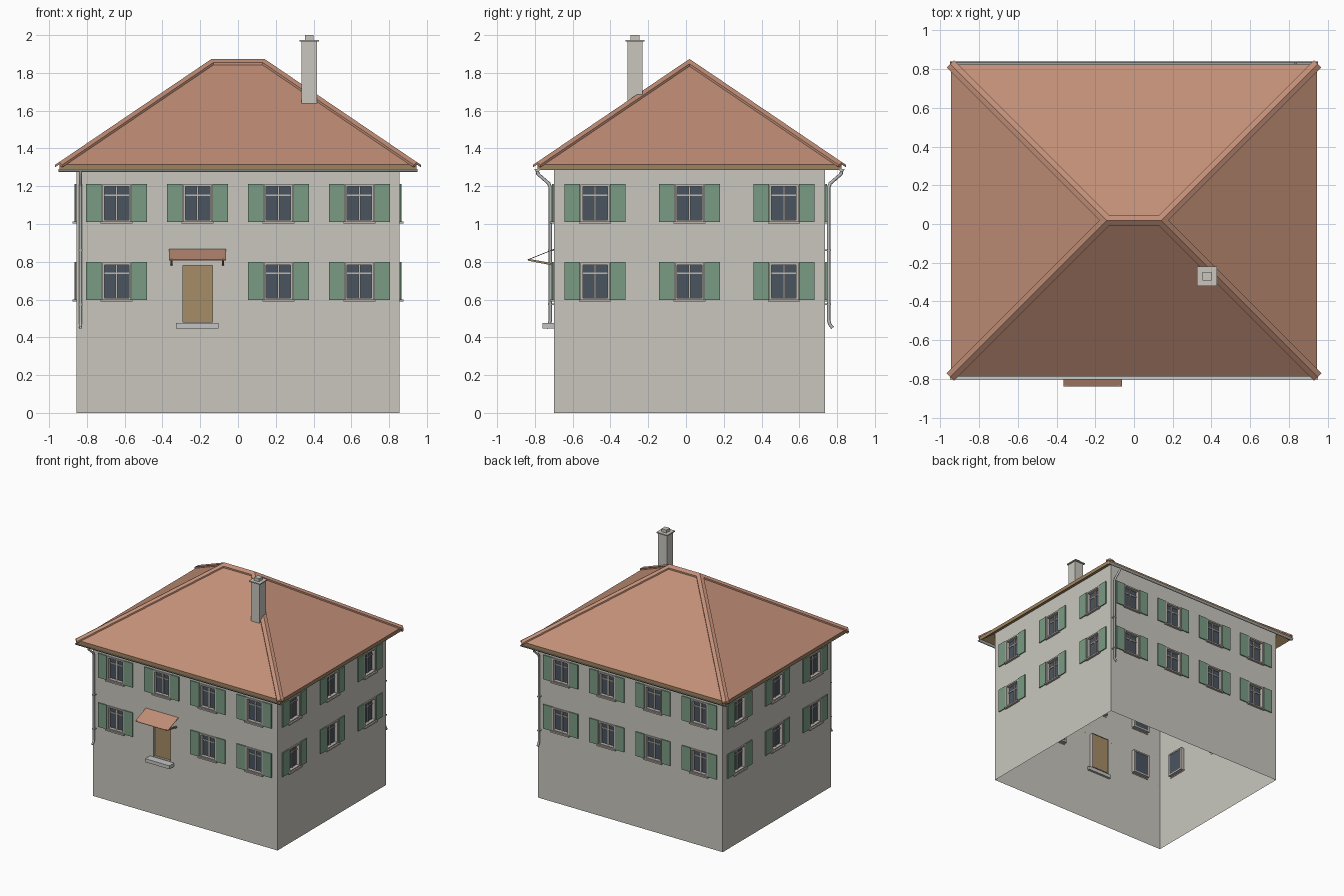
import bpy, bmesh, math
from mathutils import Matrix, Vector

if "Cube" in bpy.data.objects:
    bpy.data.objects.remove(bpy.data.objects["Cube"])

def srgb(c):
    c /= 255
    return c / 12.92 if c <= 0.04045 else ((c + 0.055) / 1.055) ** 2.4

def mat(name, r, g, b):
    m = bpy.data.materials.new(name)
    m.diffuse_color = (srgb(r), srgb(g), srgb(b), 1)
    m.use_nodes = True
    m.node_tree.nodes["Principled BSDF"].inputs["Base Color"].default_value = m.diffuse_color
    return m

WALL = mat("plaster grey", 200, 198, 190)
ROOF = mat("roof tile", 194, 143, 120)
WOOD = mat("eave wood", 158, 130, 94)
GREEN = mat("shutter green", 122, 156, 133)
GLASS = mat("window glass", 74, 84, 95)
TRIM = mat("window trim", 190, 183, 176)
DOOR = mat("door wood", 166, 140, 103)
STONE = mat("stone", 196, 197, 193)
METAL = mat("pipe metal", 186, 188, 185)

CY = 0.0185                  # house centre in y
HX, HY = 0.856, 0.7175       # wall half sizes
I = Matrix.Identity(4)

def finish(name, bm, *mats):
    me = bpy.data.meshes.new(name)
    bm.to_mesh(me)
    bm.free()
    ob = bpy.data.objects.new(name, me)
    bpy.context.collection.objects.link(ob)
    for m in mats:
        me.materials.append(m)
    return ob

def box(bm, M, x0, x1, y0, y1, z0, z1):
    S = Matrix.Diagonal((x1 - x0, y1 - y0, z1 - z0, 1))
    T = Matrix.Translation(((x0 + x1) / 2, (y0 + y1) / 2, (z0 + z1) / 2))
    bmesh.ops.create_cube(bm, size=1, matrix=M @ T @ S)

def ring(bm, M, x0, x1, z0, z1, y0, y1, t):
    box(bm, M, x0, x0 + t, y0, y1, z0, z1)
    box(bm, M, x1 - t, x1, y0, y1, z0, z1)
    box(bm, M, x0 + t, x1 - t, y0, y1, z0, z0 + t)
    box(bm, M, x0 + t, x1 - t, y0, y1, z1 - t, z1)

def prism(bm, a, b, profile):
    """Sweep a (sideways, up) profile in a straight line from a to b."""
    a, b = Vector(a), Vector(b)
    d = (b - a).normalized()
    side = d.cross(Vector((0, 0, 1))).normalized()
    loops = [[bm.verts.new(p + side * s + Vector((0, 0, u))) for s, u in profile] for p in (a, b)]
    n = len(profile)
    for i in range(n):
        j = (i + 1) % n
        bm.faces.new((loops[0][i], loops[0][j], loops[1][j], loops[1][i]))
    bm.faces.new(loops[0])
    bm.faces.new(loops[1][::-1])
    bmesh.ops.recalc_face_normals(bm, faces=bm.faces[:])

# Walls: an open shell with holes, plus windows and shutters on each side
WIN = 0.077
FLOORS = ((0.597, 0.796), (1.01, 1.21))
DOOR_HOLE = (-0.296, -0.132, 0.477, 0.785)
walls, frames, bars, panes, sills, shutters = (bmesh.new() for _ in range(6))
for k, name in enumerate(("front", "right", "back", "left")):
    half, dist = ((HX, HY), (HY, HX))[k % 2]
    M = (Matrix.Translation((0, CY, 0)) @ Matrix.Rotation(k * math.pi / 2, 4, 'Z')
         @ Matrix.Translation((0, -dist, 0)))
    cols = ((-0.643, -0.214, 0.214, 0.643), (-0.5, 0, 0.5))[k % 2]
    holes = []
    for f, (z0, z1) in enumerate(FLOORS):
        for c, u in enumerate(cols):
            if k == 0 and f == 0 and c == 1:
                holes.append(DOOR_HOLE)
                continue
            holes.append((u - WIN, u + WIN, z0, z1))
            ring(frames, M, u - WIN, u + WIN, z0, z1, -0.008, 0.03, 0.012)
            box(panes, M, u - WIN + .01, u + WIN - .01, 0.02, 0.027, z0 + .01, z1 - .01)
            box(bars, M, u - .006, u + .006, 0.012, 0.022, z0 + .01, z1 - .01)
            box(bars, M, u - WIN + .01, u + WIN - .01, 0.014, 0.022, z1 - .062, z1 - .054)
            box(sills, M, u - .085, u + .085, -0.02, 0.004, z0 - .008, z0 + .004)
            for s in (-1, 1):
                a, b = sorted((s * 0.079, s * 0.161))
                box(shutters, M, u + a, u + b, -0.010, -0.002, z0, z1 + .003)
    us = sorted({-half, half, *(h[0] for h in holes), *(h[1] for h in holes)})
    zs = sorted({0, 1.345, *(h[2] for h in holes), *(h[3] for h in holes)})
    for u0, u1 in zip(us, us[1:]):
        for z0, z1 in zip(zs, zs[1:]):
            cu, cz = (u0 + u1) / 2, (z0 + z1) / 2
            if not any(h[0] < cu < h[1] and h[2] < cz < h[3] for h in holes):
                walls.faces.new([walls.verts.new(M @ Vector((u, 0, z)))
                                 for u, z in ((u0, z0), (u1, z0), (u1, z1), (u0, z1))])
bmesh.ops.remove_doubles(walls, verts=walls.verts[:], dist=1e-5)
finish("walls", walls, WALL)
finish("window_frames", frames, TRIM)
finish("window_bars", bars, TRIM)
finish("window_panes", panes, GLASS)
finish("window_sills", sills, TRIM)
finish("shutters", shutters, GREEN)

# Door, its jamb and the doorstep
F = Matrix.Translation((0, CY - HY, 0))
x0, x1, z0, z1 = DOOR_HOLE
bm = bmesh.new(); box(bm, F, x0 + .003, x1 - .003, 0.018, 0.026, z0, z1 - .003); finish("door", bm, DOOR)
bm = bmesh.new(); ring(bm, F, x0, x1, z0, z1, 0, 0.03, 0.004); finish("door_jamb", bm, TRIM)
bm = bmesh.new(); box(bm, F, -0.328, -0.103, -0.062, 0.02, 0.448, 0.477); finish("doorstep", bm, STONE)

# Door canopy and its two brackets
bm = bmesh.new()
prism(bm, (-0.365, CY - HY, 0.868), (-0.063, CY - HY, 0.868),
      ((0, 0), (0.14, -0.056), (0.14, -0.06), (0, -0.004)))
finish("door_canopy", bm, ROOF)
bm = bmesh.new()
for x in (-0.352, -0.080):
    prism(bm, (x - .006, CY - HY, 0.785), (x + .006, CY - HY, 0.785),
          ((0, -.006), (0.138, .021), (0.138, .031), (0, .006)))
finish("canopy_brackets", bm, WOOD)

# Hipped roof slab: tiles on top, wood on the edge and underneath
EX, EY, EZ, RX, RZ = 0.945, 0.805, 1.316, 0.14, 1.861
corners = [(-EX, CY - EY, EZ), (EX, CY - EY, EZ), (EX, CY + EY, EZ), (-EX, CY + EY, EZ)]
ridge = [(-RX, CY, RZ), (RX, CY, RZ)]
bm = bmesh.new()
top, low = [[bm.verts.new((x, y, z - d)) for x, y, z in corners + ridge] for d in (0, 0.031)]
for idx in ((0, 1, 5, 4), (1, 2, 5), (2, 3, 4, 5), (3, 0, 4)):
    bm.faces.new([top[i] for i in idx])
    bm.faces.new([low[i] for i in reversed(idx)]).material_index = 1
for i in range(4):
    j = (i + 1) % 4
    bm.faces.new((low[i], low[j], top[j], top[i])).material_index = 1
finish("roof", bm, ROOF, WOOD)

# Ridge and hip caps
def cap(slope, w=0.027, t=0.013):
    d = -slope * w
    return ((-w, d), (0, 0), (w, d), (w, d + t), (0, t), (-w, d + t))
bm = bmesh.new()
prism(bm, ridge[0], ridge[1], cap(0.68))
for i, (x, y, z) in enumerate(corners):
    r = Vector(ridge[0 if i in (0, 3) else 1])
    c = Vector((x, y, z))
    prism(bm, c + (c - r) * 0.005, r, cap(0.48))
finish("ridge_caps", bm, ROOF)

# Chimney
bm = bmesh.new()
box(bm, I, 0.337, 0.418, -0.311, -0.229, 1.56, 1.966)
box(bm, I, 0.326, 0.428, -0.321, -0.219, 1.966, 1.975)
box(bm, I, 0.355, 0.400, -0.293, -0.247, 1.975, 2.0)
finish("chimney", bm, WALL)

# Gutters and downpipes, front and back
gut, straps = bmesh.new(), bmesh.new()
for s, label in ((-1, "front"), (1, "back")):
    yg = CY + s * 0.806
    arc = [(yg + .0145 * math.cos(a), 1.291 + .0145 * math.sin(a))
           for a in (math.pi + math.pi * i / 6 for i in range(7))]
    rows = [[gut.verts.new((x, y, z)) for y, z in arc] for x in (-0.95, 0.95)]
    for i in range(6):
        gut.faces.new((rows[0][i], rows[0][i + 1], rows[1][i + 1], rows[1][i]))
    for row in rows:
        gut.faces.new(row)
    px = s * 0.834
    path = ((0.805, 1.285), (0.803, 1.265), (0.745, 1.215), (0.737, 1.195),
            (0.737, 0.49), (0.742, 0.47), (0.757, 0.45))
    cu = bpy.data.curves.new(label + "_downpipe", 'CURVE')
    cu.dimensions = '3D'
    cu.bevel_depth = 0.009
    cu.bevel_resolution = 2
    sp = cu.splines.new('POLY')
    sp.points.add(len(path) - 1)
    for p, (d, z) in zip(sp.points, path):
        p.co = (px, CY + s * d, z, 1)
    cu.materials.append(METAL)
    bpy.context.collection.objects.link(bpy.data.objects.new(label + "_downpipe", cu))
    for z in (0.575, 0.86):
        ya, yb = sorted((CY + s * HY, CY + s * 0.748))
        box(straps, I, px - .011, px + .011, ya, yb, z - .004, z + .004)
finish("gutters", gut, METAL)
finish("pipe_straps", straps, METAL)
